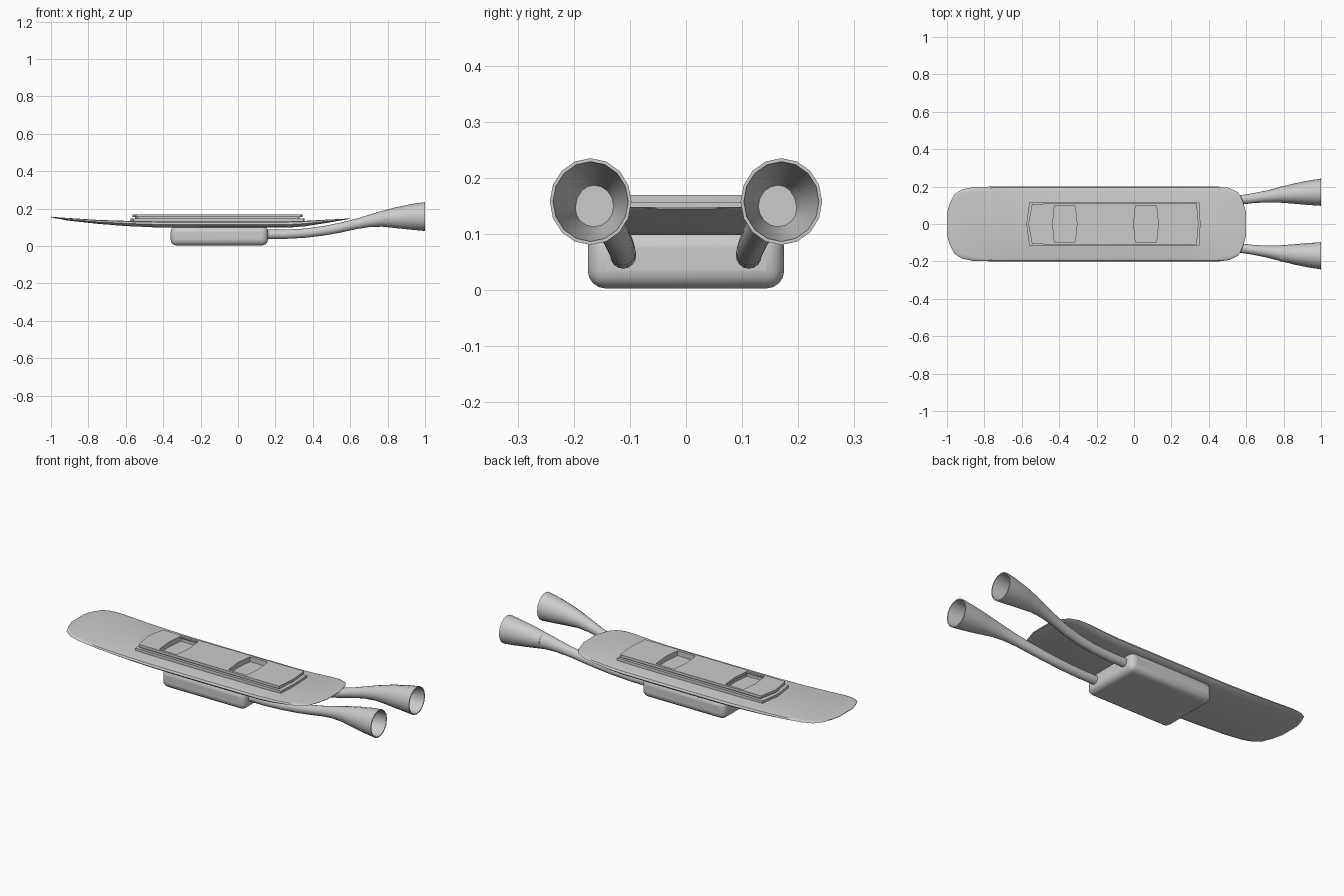
import bpy, bmesh
from math import cos, sin, tau, radians

if "Cube" in bpy.data.objects:
    bpy.data.objects.remove(bpy.data.objects["Cube"])


def finish(bm, name, smooth=35):
    bmesh.ops.recalc_face_normals(bm, faces=bm.faces)
    me = bpy.data.meshes.new(name)
    bm.to_mesh(me)
    bm.free()
    ob = bpy.data.objects.new(name, me)
    bpy.context.collection.objects.link(ob)
    bpy.ops.object.select_all(action='DESELECT')
    bpy.context.view_layer.objects.active = ob
    ob.select_set(True)
    bpy.ops.object.shade_smooth_by_angle(angle=radians(smooth))
    return ob


def loft(rings, name, smooth=35):
    bm = bmesh.new()
    vs = [[bm.verts.new(p) for p in r] for r in rings]
    n = len(vs[0])
    for a, b in zip(vs, vs[1:]):
        for i in range(n):
            j = (i + 1) % n
            bm.faces.new((a[i], a[j], b[j], b[i]))
    bm.faces.new(vs[0])
    bm.faces.new(vs[-1])
    return finish(bm, name, smooth)


def slab(outline, z0, z1, name):
    """Extruded plan outline; outline holds the +y half, left to right."""
    pts = outline + [(x, -y) for x, y in reversed(outline) if y > 0]
    return loft([[(x, y, z) for x, y in pts] for z in (z0, z1)], name)


def bevel(ob, width, segments):
    m = ob.modifiers.new("bevel", 'BEVEL')
    m.width, m.segments, m.limit_method = width, segments, 'ANGLE'


# deck: stations of x, half width, underside z, top z
stations = [(-1, .06, .154, .157), (-.985, .11, .15, .156), (-.96, .16, .146, .154),
            (-.92, .185, .138, .151), (-.86, .197, .131, .147), (-.75, .2, .119, .14),
            (-.6, .2, .107, .135), (-.42, .2, .099, .132), (-.1, .2, .098, .131),
            (.26, .2, .098, .132), (.36, .2, .106, .135), (.45, .2, .12, .14),
            (.51, .193, .13, .143), (.555, .17, .138, .145), (.58, .13, .142, .147),
            (.6, .06, .145, .148)]
section = [(.8, 0), (.93, .15), (1, .5), (.97, .85), (.88, 1)]
rings = []
for x, w, zb, zt in stations:
    half = [(x, w * k, zb + (zt - zb) * t) for k, t in section]
    rings.append(half + [(a, -b, c) for a, b, c in reversed(half)])
loft(rings, "deck")

# foot pad: wide base layer with a slightly smaller top layer
base = slab([(-.575, 0), (-.56, .115), (.35, .115), (.355, 0)], .12, .148, "pad_base")
groove = slab([(-.55, 0), (-.535, .1), (.325, .1), (.33, 0)], .14, .158, "pad_core")
top = slab([(-.565, 0), (-.545, .108), (.335, .112), (.345, 0)], .155, .17, "pad_top")

# two foot slots cut into the pad
for i, (x0, x1) in enumerate([(-.43, -.315), (.003, .12)]):
    cut = slab([(x0 - .005, 0), (x0 + .005, .096), (x1, .096), (x1 + .01, 0)],
               .142, .2, "slot_cutter_%d" % i)
    cut.hide_render = True
    cut.display_type = 'WIRE'
    for ob in (base, groove, top):
        m = ob.modifiers.new("slot", 'BOOLEAN')
        m.operation, m.object, m.solver = 'DIFFERENCE', cut, 'EXACT'

# engine housing under the deck
housing = slab([(-.36, .175), (.16, .175)], .003, .108, "engine_housing")
bevel(housing, .032, 4)

# flared exhaust horns: x, y, z, radius; the last rows turn inside the bell
path = [(.12, .112, .063, .024), (.25, .112, .063, .024), (.36, .113, .069, .024),
        (.46, .118, .082, .025), (.55, .126, .099, .026), (.63, .137, .118, .027),
        (.7, .146, .134, .032), (.77, .155, .146, .041), (.85, .162, .152, .055),
        (.93, .167, .156, .067), (1, .17, .158, .075), (1, .17, .158, .069),
        (.93, .168, .156, .061), (.85, .166, .154, .049), (.78, .164, .15, .036)]
N = 16
for side, label in ((1, "left"), (-1, "right")):
    loft([[(x, side * (y + r * .97 * cos(tau * i / N)), z + r * 1.03 * sin(tau * i / N))
           for i in range(N)] for x, y, z, r in path], "exhaust_horn_" + label, 40)
